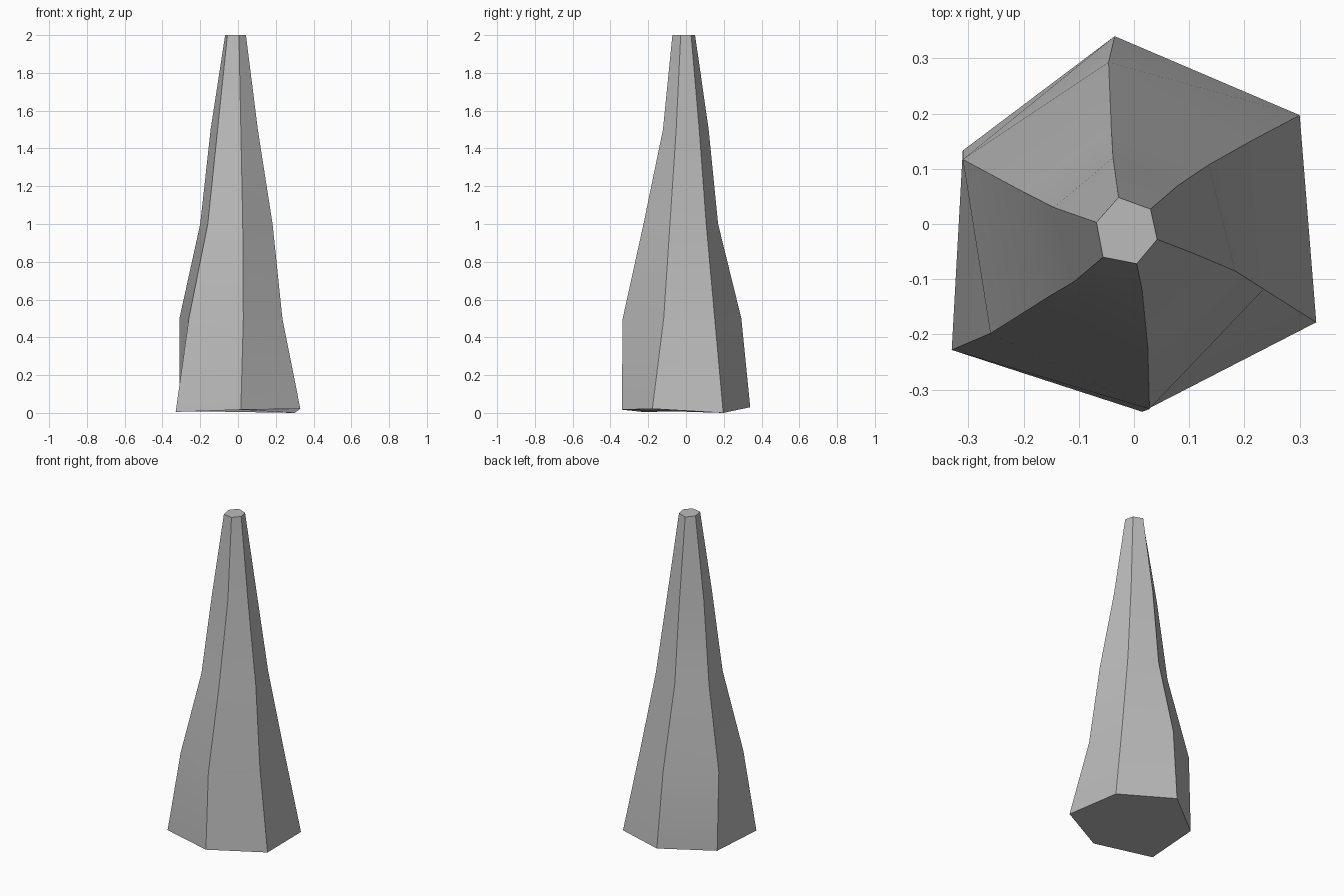
import bpy
import bmesh

# Remove the default object
default_cube = bpy.data.objects.get("Cube")
if default_cube:
    bpy.data.objects.remove(default_cube, do_unlink=True)


def make_material(name, colour):
    material = bpy.data.materials.new(name)
    material.use_nodes = True
    material.diffuse_color = colour
    shader = material.node_tree.nodes["Principled BSDF"]
    shader.inputs["Base Color"].default_value = colour
    return material


# Corner ridges from foot to tip as (x, y), listed counter-clockwise
RIDGES = {
    "back": [(-.035, .34), (-.046, .293), (-.041, .17), (-.038, .12), (-.028, .048)],
    "back_right_hand": [(-.31, .133), (-.31, .117), (-.2, .058), (-.145, .03), (-.068, .003)],
    "front_right_hand": [(-.33, -.228), (-.26, -.198), (-.16, -.135), (-.108, -.104), (-.056, -.06)],
    "front": [(.015, -.34), (.028, -.335), (.025, -.225), (.015, -.122), (.005, -.072)],
    "front_left_hand": [(.33, -.178), (.235, -.118), (.183, -.085), (.105, -.052), (.042, -.028)],
    "back_left_hand": [(.3, .197), (.215, .152), (.135, .107), (.08, .07), (.03, .027)],
}
# Uneven height of each ridge's foot
FOOT_HEIGHTS = [.03, .01, .005, .017, .022, 0]
RING_SPACING = 0.5


def build_spire(name, material):
    """Loft rough rings through the ridges and cap both ends."""
    bm = bmesh.new()
    columns = []
    for ridge, foot in zip(RIDGES.values(), FOOT_HEIGHTS):
        column = []
        for level, (x, y) in enumerate(ridge):
            lift = foot if level == 0 else 0
            column.append(bm.verts.new((x, y, level * RING_SPACING + lift)))
        columns.append(column)

    # Side panels
    for index, column in enumerate(columns):
        neighbour = columns[(index + 1) % len(columns)]
        for level in range(len(column) - 1):
            bm.faces.new((column[level], neighbour[level],
                          neighbour[level + 1], column[level + 1]))

    # Underside and flat tip
    bm.faces.new([column[0] for column in columns])
    bm.faces.new([column[-1] for column in columns])
    bmesh.ops.recalc_face_normals(bm, faces=bm.faces)

    mesh = bpy.data.meshes.new(name)
    bm.to_mesh(mesh)
    bm.free()
    mesh.materials.append(material)
    spire = bpy.data.objects.new(name, mesh)
    bpy.context.collection.objects.link(spire)
    return spire


# Tapered rock spire, soft along its sides and sharp at the ridges
stone = make_material("stone_grey", (0.5, 0.5, 0.5, 1))
spire = build_spire("rock_spire", stone)
bpy.ops.object.select_all(action="DESELECT")
spire.select_set(True)
bpy.context.view_layer.objects.active = spire
bpy.ops.object.shade_smooth_by_angle()
